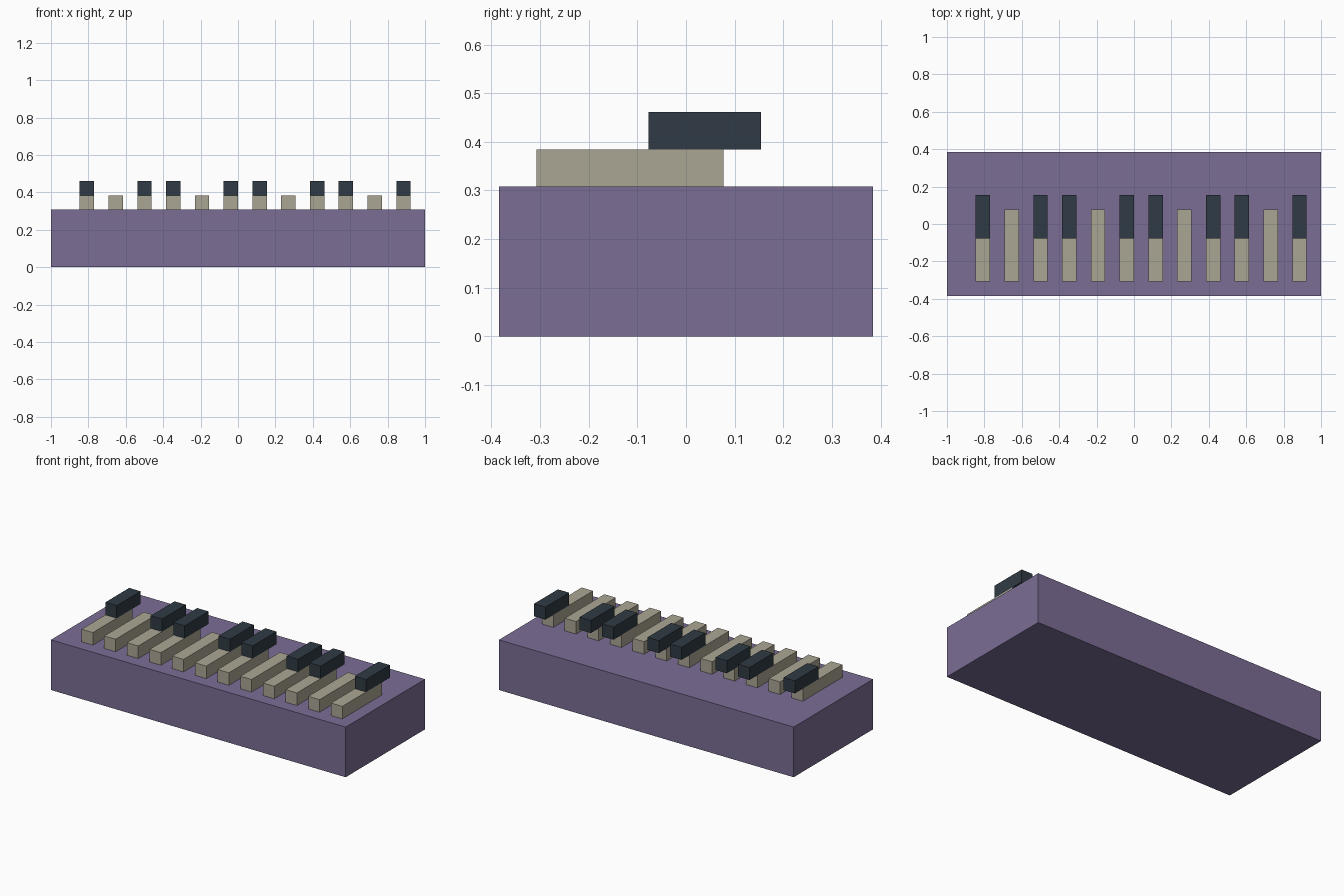
import bpy

if "Cube" in bpy.data.objects:
    bpy.data.objects.remove(bpy.data.objects["Cube"])

U = 2 / 26  # one model unit: the body is 26 units long


def material(name, rgb):
    mat = bpy.data.materials.new(name)
    mat.diffuse_color = (*rgb, 1)
    mat.use_nodes = True
    mat.node_tree.nodes["Principled BSDF"].inputs["Base Color"].default_value = mat.diffuse_color
    return mat


def box(name, lo, hi, mat):
    """Axis-aligned box between two corners given in units."""
    centre = [(a + b) / 2 * U for a, b in zip(lo, hi)]
    bpy.ops.mesh.primitive_cube_add(size=1, location=centre)
    obj = bpy.context.object
    obj.name = name
    obj.scale = [(b - a) * U for a, b in zip(lo, hi)]
    bpy.ops.object.transform_apply(location=False, rotation=False, scale=True)
    obj.data.materials.append(mat)
    return obj


purple = material("purple", (0.198, 0.153, 0.301))
ivory = material("ivory", (0.407, 0.381, 0.296))
ebony = material("ebony", (0.030, 0.044, 0.058))

# Keyboard body
box("body", (-13, -5, 0), (13, 5, 4), purple)

# Row of light keys, some carrying a dark key on the rear end
DARK_KEYS = {0, 2, 3, 5, 6, 8, 9, 11}
for i in range(12):
    x = -11 + 2 * i
    box(f"light_key_{i + 1}", (x, -4, 4), (x + 1, 1, 5), ivory)
    if i in DARK_KEYS:
        box(f"dark_key_{i + 1}", (x, -1, 5), (x + 1, 2, 6), ebony)
